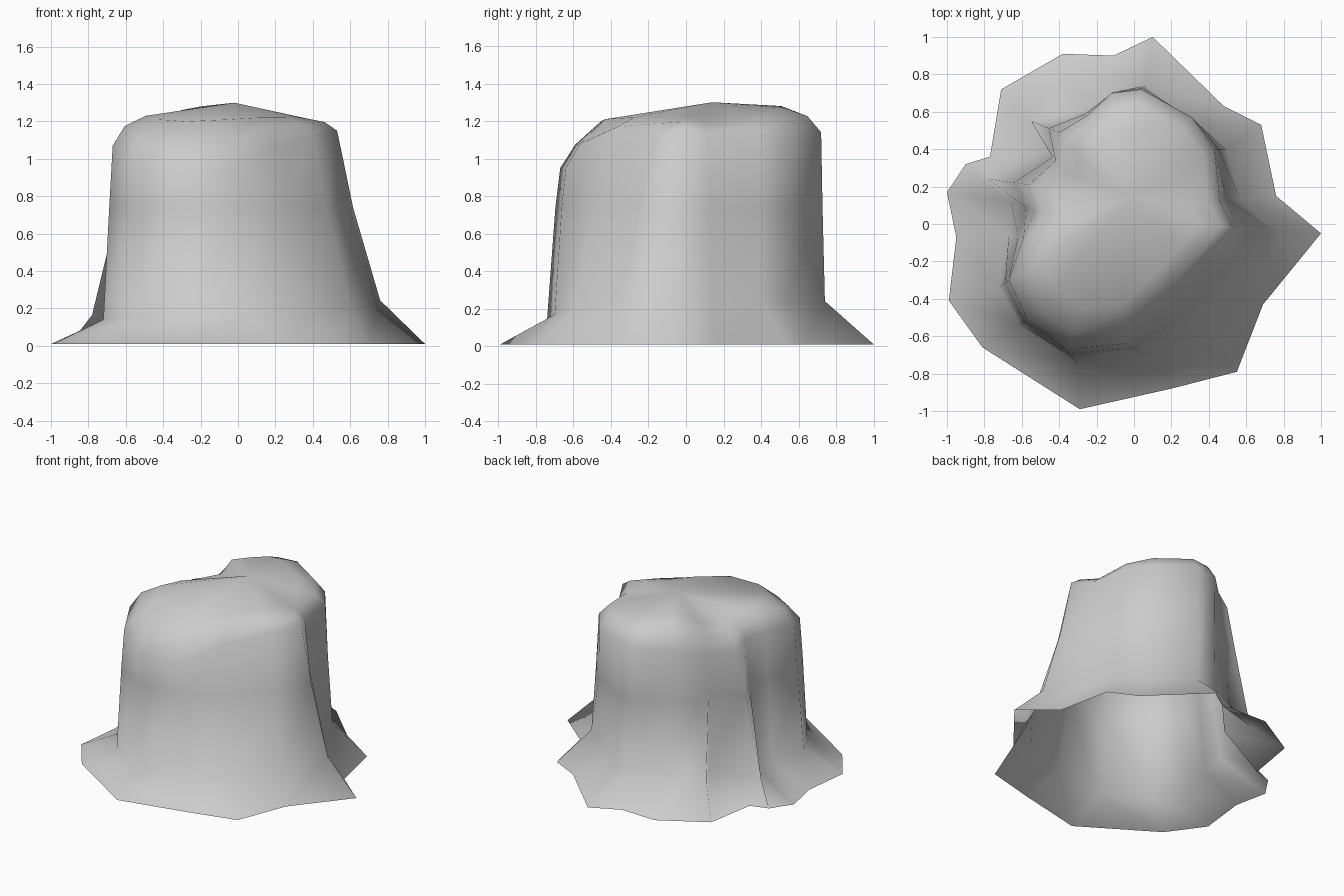
import bpy, bmesh
from mathutils import Vector

# Each column runs up the stump: ground flare xy, root collar xy, shoulder xyz, crown z
COLUMNS = [
    (1.00, -.05, .76, -.04, .53, -.02, 1.15, 1.22), (.76, .15, .57, .13, .46, .12, 1.12, 1.20),
    (.68, .53, .49, .40, .43, .40, 1.12, 1.22), (.48, .63, .34, .53, .31, .57, 1.11, 1.25),
    (.10, 1.0, .06, .74, .04, .72, 1.14, 1.27), (-.11, .90, -.10, .71, -.12, .70, 1.12, 1.28),
    (-.38, .91, -.26, .61, -.25, .58, 1.10, 1.28), (-.71, .72, -.55, .55, -.40, .49, 1.08, 1.26),
    (-.77, .36, -.46, .39, -.42, .34, 1.04, 1.19), (-.90, .32, -.78, .24, -.56, .21, 1.04, 1.17),
    (-1.0, .17, -.66, .12, -.53, .07, 1.06, 1.19), (-.95, -.07, -.67, -.06, -.59, -.07, 1.08, 1.22),
    (-.99, -.41, -.72, -.34, -.67, -.30, 1.07, 1.23), (-.81, -.66, -.61, -.54, -.57, -.51, 1.01, 1.21),
    (-.29, -.99, -.31, -.74, -.36, -.67, .95, 1.20), (.20, -.88, .07, -.70, -.05, -.64, .95, 1.21),
    (.55, -.79, .38, -.61, .19, -.42, 1.07, 1.22), (.69, -.43, .60, -.36, .40, -.19, 1.12, 1.22),
]
HUB = Vector((-.08, .06))


def column_points(bx, by, cx, cy, ex, ey, ez, top):
    base, collar, rim = Vector((bx, by)), Vector((cx, cy)), Vector((ex, ey))
    inner = HUB + (rim - HUB) * .70
    bevel = HUB + (rim - HUB) * .89
    mid = collar.lerp(rim, .63)
    rise = .66 if ez > 1.02 else .50      # the front lobe is chamfered more evenly
    return [(*base, .01), (*collar, .20 + .06 * cx + .05 * cy), (*mid, .74), (*rim, ez),
            (*bevel, ez + (top - ez) * rise), (*inner, top)]


# Open-bottomed shell lofted between the columns, closed by a crown fan
bm = bmesh.new()
cols = [[bm.verts.new(p) for p in column_points(*c)] for c in COLUMNS]
crown = bm.verts.new((-.02, .14, 1.30))
for i, a in enumerate(cols):
    b = cols[(i + 1) % len(cols)]
    for j in range(len(a) - 1):
        bm.faces.new((a[j], b[j], b[j + 1], a[j + 1]))
    bm.faces.new((a[-1], b[-1], crown))
bmesh.ops.recalc_face_normals(bm, faces=bm.faces)
for f in bm.faces:
    f.smooth = True

mesh = bpy.data.meshes.new("tree_stump")
bm.to_mesh(mesh)
bm.free()
stump = bpy.data.objects.new("tree_stump", mesh)
bpy.context.collection.objects.link(stump)
